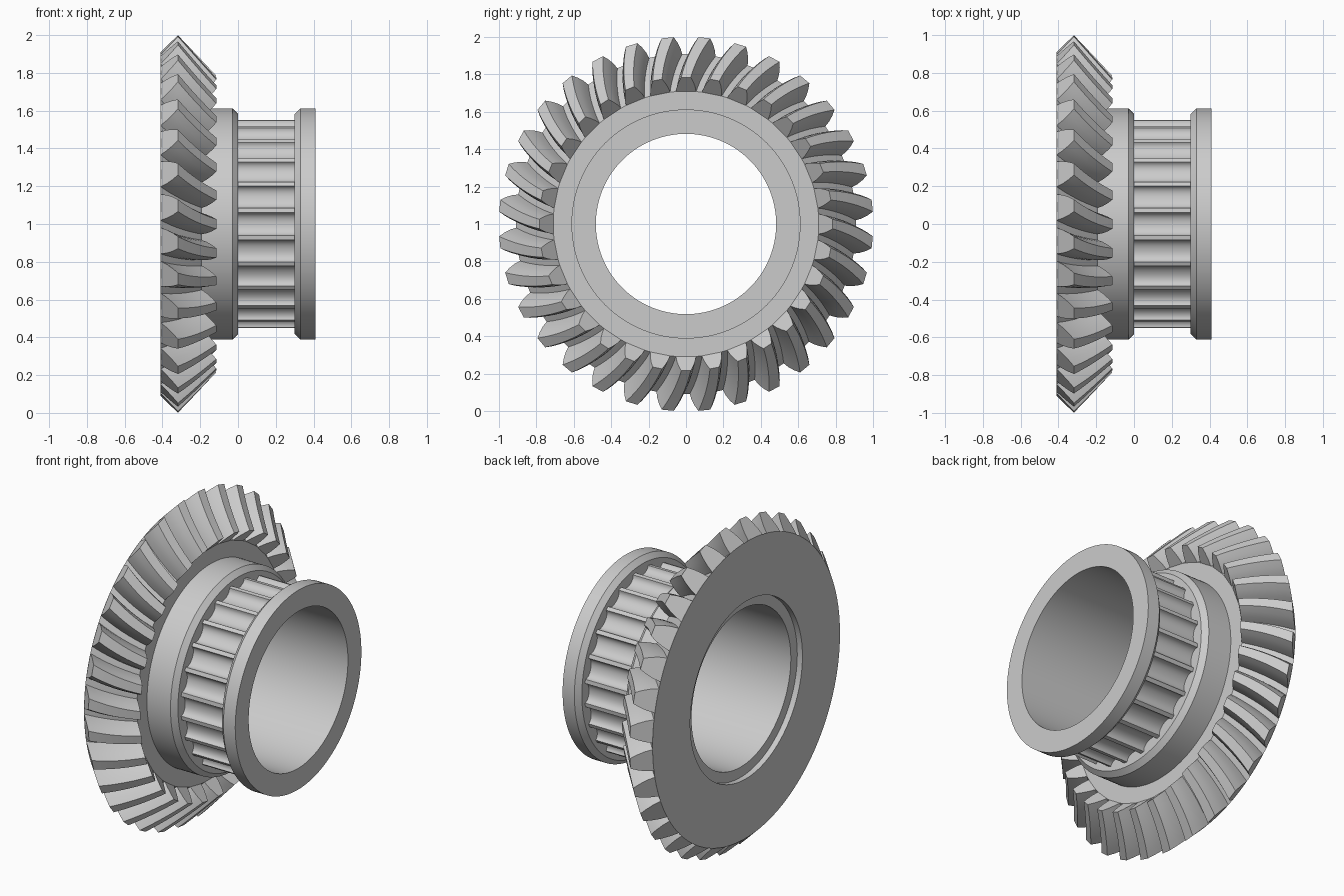
import bpy, bmesh, math
from math import cos, sin, pi

if "Cube" in bpy.data.objects:
    bpy.data.objects.remove(bpy.data.objects["Cube"])

steel = bpy.data.materials.new("light_grey_metal")
steel.use_nodes = True
GREY = (0.6, 0.6, 0.6, 1)
steel.diffuse_color = GREY
steel.node_tree.nodes["Principled BSDF"].inputs["Base Color"].default_value = GREY


def polar(x, r, a):
    """Point at radius r and angle a around the shaft axis."""
    return (x, r * cos(a), 1 + r * sin(a))


def finish(name, bm):
    bmesh.ops.recalc_face_normals(bm, faces=bm.faces)
    mesh = bpy.data.meshes.new(name)
    bm.to_mesh(mesh)
    bm.free()
    obj = bpy.data.objects.new(name, mesh)
    bpy.context.collection.objects.link(obj)
    mesh.materials.append(steel)
    bpy.ops.object.select_all(action='DESELECT')
    obj.select_set(True)
    bpy.context.view_layer.objects.active = obj
    bpy.ops.object.shade_smooth_by_angle(angle=math.radians(28))
    return obj


def skin(bm, loops, wrap):
    """Join closed loops of equal length with quads."""
    rings = [[bm.verts.new(p) for p in loop] for loop in loops]
    n = len(rings[0])
    for i in range(len(rings) - (0 if wrap else 1)):
        a, b = rings[i], rings[(i + 1) % len(rings)]
        for j in range(n):
            k = (j + 1) % n
            bm.faces.new((a[j], a[k], b[k], b[j]))
    return rings


def lathe(name, profile, segments=128):
    bm = bmesh.new()
    loops = [[polar(x, r, 2 * pi * s / segments) for x, r in profile]
             for s in range(segments)]
    skin(bm, loops, True)
    finish(name, bm)


# Gear blank, collar, belt channel, flange, bore and rear recess
RIM, BORE = 0.6125, 0.482
lathe("gear_body", [
    (-0.41, 0.91), (-0.19, 0.71), (-0.19, RIM), (-0.03, RIM), (0, 0.583),
    (0, 0.5), (0.3, 0.5), (0.3, 0.583), (0.33, RIM), (0.41, RIM),
    (0.41, BORE), (-0.375, BORE), (-0.375, 0.545), (-0.41, 0.545)])

# Spiral bevel teeth: sections swept along the cone with a twist
TEETH, STEPS = 32, 8
PITCH = 2 * pi / TEETH
ROOT = ((-0.41, 0.91), (-0.19, 0.71))
TIP = ((-0.318, 1.001), (-0.115, 0.785))
FLANK = [(0, 0.076), (0.35, 0.066), (0.7, 0.05), (1, 0.032)]


def mix(a, b, t):
    return tuple(u + (v - u) * t for u, v in zip(a, b))


def tooth_section(t, angle):
    root, tip = mix(*ROOT, t), mix(*TIP, t)
    mid = angle + PITCH / 2 * (1.25 * t - 0.25 * t * t)
    side = [(mix(root, tip, h), w) for h, w in FLANK]
    return ([polar(*p, mid - w) for p, w in side] +
            [polar(*p, mid + w) for p, w in reversed(side)])


bm = bmesh.new()
for k in range(TEETH):
    sections = [tooth_section(s / STEPS, (k + 0.5) * PITCH)
                for s in range(STEPS + 1)]
    rings = skin(bm, sections, False)
    bm.faces.new(rings[0])
    bm.faces.new(rings[-1])
finish("bevel_teeth", bm)

# Belt pulley section: narrow lands between round grooves
GROOVES, ARC = 24, 12
STEP = 2 * pi / GROOVES
HALF = STEP / 2 - 0.022
outline = []
for g in range(GROOVES):
    for i in range(ARC + 1):
        u = -cos(pi * i / ARC)
        depth = 0.042 * math.sqrt(max(0, 1 - abs(u) ** 2.2))
        outline.append((0.555 - depth, g * STEP + u * HALF))
bm = bmesh.new()
skin(bm, [[polar(0.0, r, a) for r, a in outline],
          [polar(0.3, r, a) for r, a in outline],
          [polar(0.3, 0.495, a) for r, a in outline],
          [polar(0.0, 0.495, a) for r, a in outline]], True)
finish("pulley_grooves", bm)
